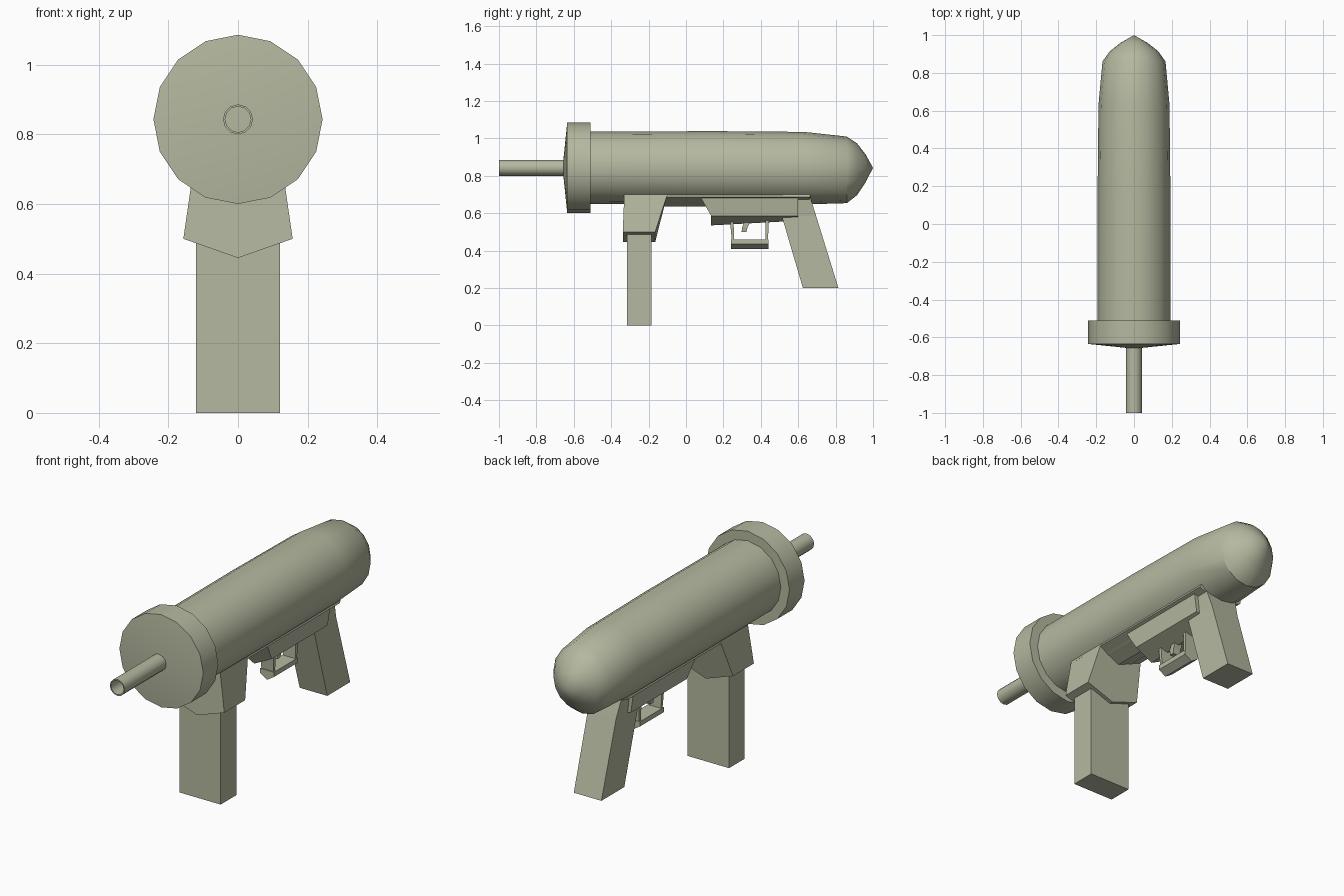
import bpy, bmesh
from math import sin, cos, radians, tau

cube = bpy.data.objects.get("Cube")
if cube:
    bpy.data.objects.remove(cube, do_unlink=True)

# One flat sage colour
sage = bpy.data.materials.new("sage_green")
sage.use_nodes = True
colour = (0.46, 0.485, 0.35, 1)
sage.diffuse_color = colour
sage.node_tree.nodes["Principled BSDF"].inputs["Base Color"].default_value = colour

AXIS = 0.843


def finish(name, bm, smooth=False):
    bmesh.ops.remove_doubles(bm, verts=bm.verts, dist=0.0001)
    bmesh.ops.recalc_face_normals(bm, faces=bm.faces)
    mesh = bpy.data.meshes.new(name)
    bm.to_mesh(mesh)
    bm.free()
    mesh.materials.append(sage)
    obj = bpy.data.objects.new(name, mesh)
    bpy.context.collection.objects.link(obj)
    if smooth:
        bpy.ops.object.select_all(action='DESELECT')
        obj.select_set(True)
        bpy.context.view_layer.objects.active = obj
        bpy.ops.object.shade_smooth_by_angle(angle=radians(32))
    return obj


def round_part(name, profile, sides=16):
    """Rings along y: (y, x radius, z radius, centre z); zero radius makes a point."""
    bm = bmesh.new()
    rings = []
    for y, rx, rz, cz in profile:
        if rx == 0:
            rings.append([bm.verts.new((0, y, cz))] * sides)
        else:
            rings.append([bm.verts.new((rx * sin(tau * i / sides), y, cz + rz * cos(tau * i / sides)))
                          for i in range(sides)])
    for a, b in zip(rings, rings[1:]):
        for i in range(sides):
            j = (i + 1) % sides
            corners = list(dict.fromkeys((a[i], a[j], b[j], b[i])))
            bm.faces.new(corners)
    return finish(name, bm, True)


def keel_block(name, top, bottom, drop=(0, 0)):
    """Block from top to bottom (front y, back y, z, half width) with a V-shaped underside."""
    bm = bmesh.new()
    ends = []
    for e in (0, 1):
        tz, tw, bz, bw = top[2], top[3], bottom[2], bottom[3]
        ty, by = top[e], bottom[e]
        points = [(-tw, ty, tz), (-bw, by, bz)]
        if drop != (0, 0):
            points.append((0, by, bz - drop[e]))
        points += [(bw, by, bz), (tw, ty, tz)]
        ends.append([bm.verts.new(p) for p in points])
    a, b = ends
    for i in range(len(a)):
        j = (i + 1) % len(a)
        bm.faces.new((a[i], a[j], b[j], b[i]))
    bm.faces.new(a)
    bm.faces.new(b)
    return finish(name, bm)


def round_rings(pairs):
    return [(y, r, r, AXIS) for y, r in pairs]


# Main tube with its tapered, pointed rear
round_part("body", round_rings([(-0.55, 0), (-0.55, 0.193)]) + [
    (0.15, 0.193, 0.196, AXIS), (0.63, 0.188, 0.194, 0.841),
    (0.86, 0.167, 0.178, 0.832), (0.915, 0.128, 0.138, 0.835),
    (0.96, 0.07, 0.075, 0.84), (1.0, 0, 0, AXIS)])

# Front flange with a shallow cone face
round_part("front_collar", round_rings(
    [(-0.51, 0), (-0.51, 0.243), (-0.635, 0.243), (-0.66, 0)]))

# Hollow barrel
round_part("barrel", round_rings(
    [(-0.64, 0.043), (-1.0, 0.043), (-1.0, 0.037), (-0.655, 0.037)]), 12)

# Underside rail, magazine and its well
keel_block("under_rail", (-0.33, 0.68, 0.72, 0.12), (-0.33, 0.66, 0.687, 0.13), (0.05, 0.05))
keel_block("magazine_well", (-0.33, -0.10, 0.70, 0.128), (-0.338, -0.165, 0.5, 0.157), (0.055, 0.055))
keel_block("magazine", (-0.315, -0.185, 0.52, 0.12), (-0.315, -0.185, 0, 0.12))

# Trigger housing and pistol grip
keel_block("trigger_housing", (0.075, 0.6, 0.69, 0.115), (0.135, 0.6, 0.585, 0.1), (0.05, 0.025))
keel_block("grip_shoulder", (0.43, 0.66, 0.70, 0.095), (0.512, 0.696, 0.585, 0.082))
keel_block("grip", (0.512, 0.696, 0.585, 0.082), (0.625, 0.815, 0.2, 0.08))

# Trigger guard: bottom bar and two tapering posts
keel_block("guard_bar", (0.24, 0.44, 0.46, 0.04), (0.24, 0.44, 0.435, 0.04), (0.025, 0.025))
for name, top, bottom in (("guard_front_post", (0.233, 0.253), (0.245, 0.258)),
                          ("guard_rear_post", (0.424, 0.444), (0.424, 0.438))):
    keel_block(name, top + (0.59, 0.04), bottom + (0.45, 0.035))

# Bent trigger
keel_block("trigger_upper", (0.328, 0.358, 0.59, 0.022), (0.30, 0.33, 0.525, 0.022))
keel_block("trigger_tip", (0.30, 0.33, 0.525, 0.022), (0.297, 0.322, 0.5, 0.018))
